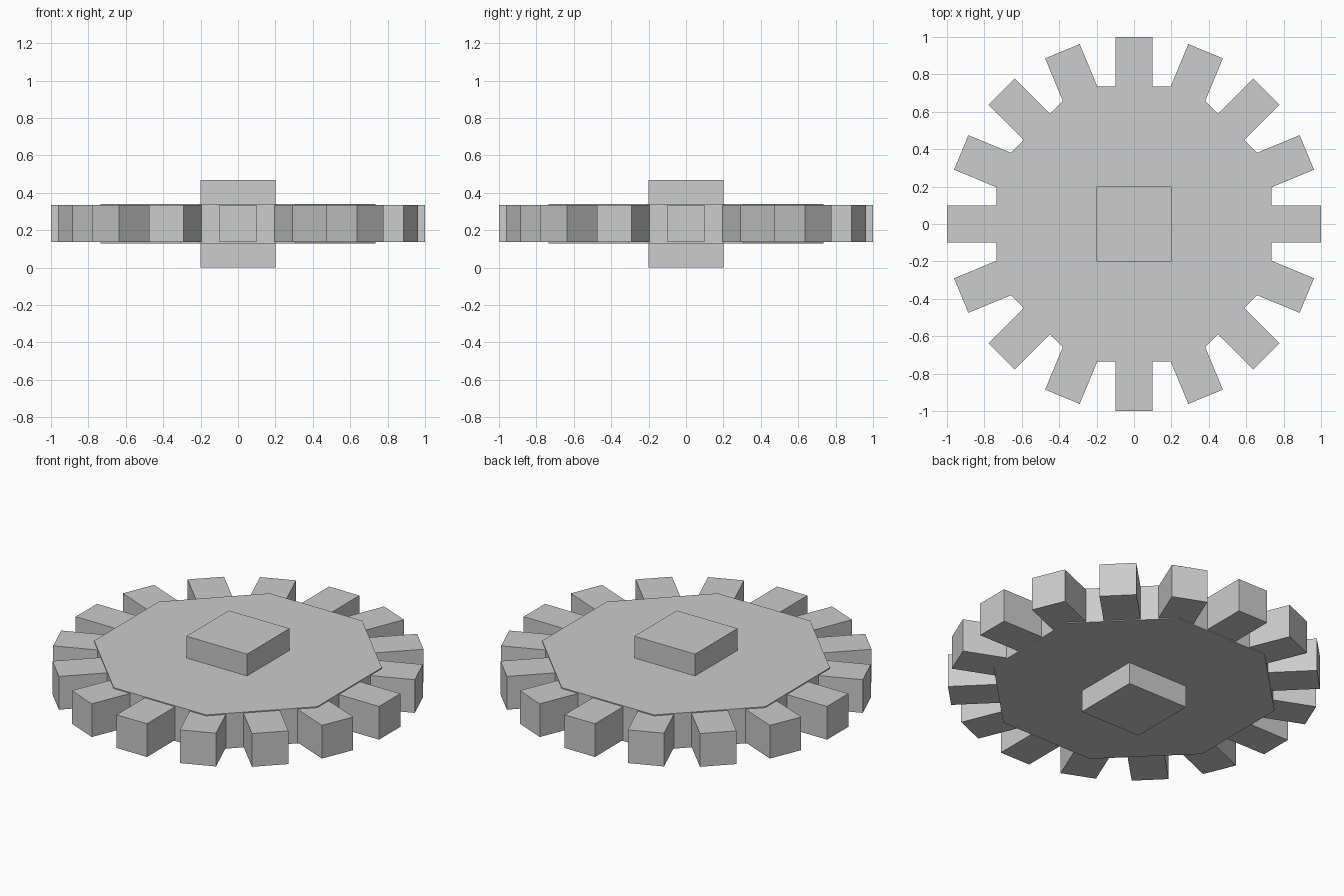
import bpy
from math import pi, cos, sin
from mathutils import Matrix

if "Cube" in bpy.data.objects:
    bpy.data.objects.remove(bpy.data.objects["Cube"], do_unlink=True)

MID_Z = 0.235      # mid-height of the wheel
APOTHEM = 0.735    # centre to flat side of the disc
TEETH = 16

# Single plain grey
grey = bpy.data.materials.new("light grey")
grey.use_nodes = True
grey.diffuse_color = (0.604, 0.604, 0.604, 1)
grey.node_tree.nodes["Principled BSDF"].inputs["Base Color"].default_value = (0.604, 0.604, 0.604, 1)


def finish(name):
    obj = bpy.context.object
    obj.name = name
    obj.data.materials.append(grey)
    return obj


def box(name, size, centre, angle=0):
    bpy.ops.mesh.primitive_cube_add(size=1)
    obj = finish(name)
    obj.data.transform(Matrix.Diagonal((*size, 1)))
    obj.location = centre
    obj.rotation_euler.z = angle
    return obj


# Eight-sided disc, slightly thicker than the teeth
bpy.ops.mesh.primitive_cylinder_add(vertices=8, radius=APOTHEM / cos(pi / 8),
                                    depth=0.21, location=(0, 0, MID_Z))
disc = finish("disc")
disc.data.transform(Matrix.Rotation(pi / 8, 4, 'Z'))

# Square hub through the centre
box("hub", (0.4, 0.4, 0.47), (0, 0, MID_Z))

# Ring of square teeth, rooted inside the disc
inner, outer = 0.6, 1.0
reach = (inner + outer) / 2
for i in range(TEETH):
    a = 2 * pi * i / TEETH
    box(f"tooth_{i + 1}", (outer - inner, 0.2, 0.198),
        (reach * cos(a), reach * sin(a), MID_Z), a)
